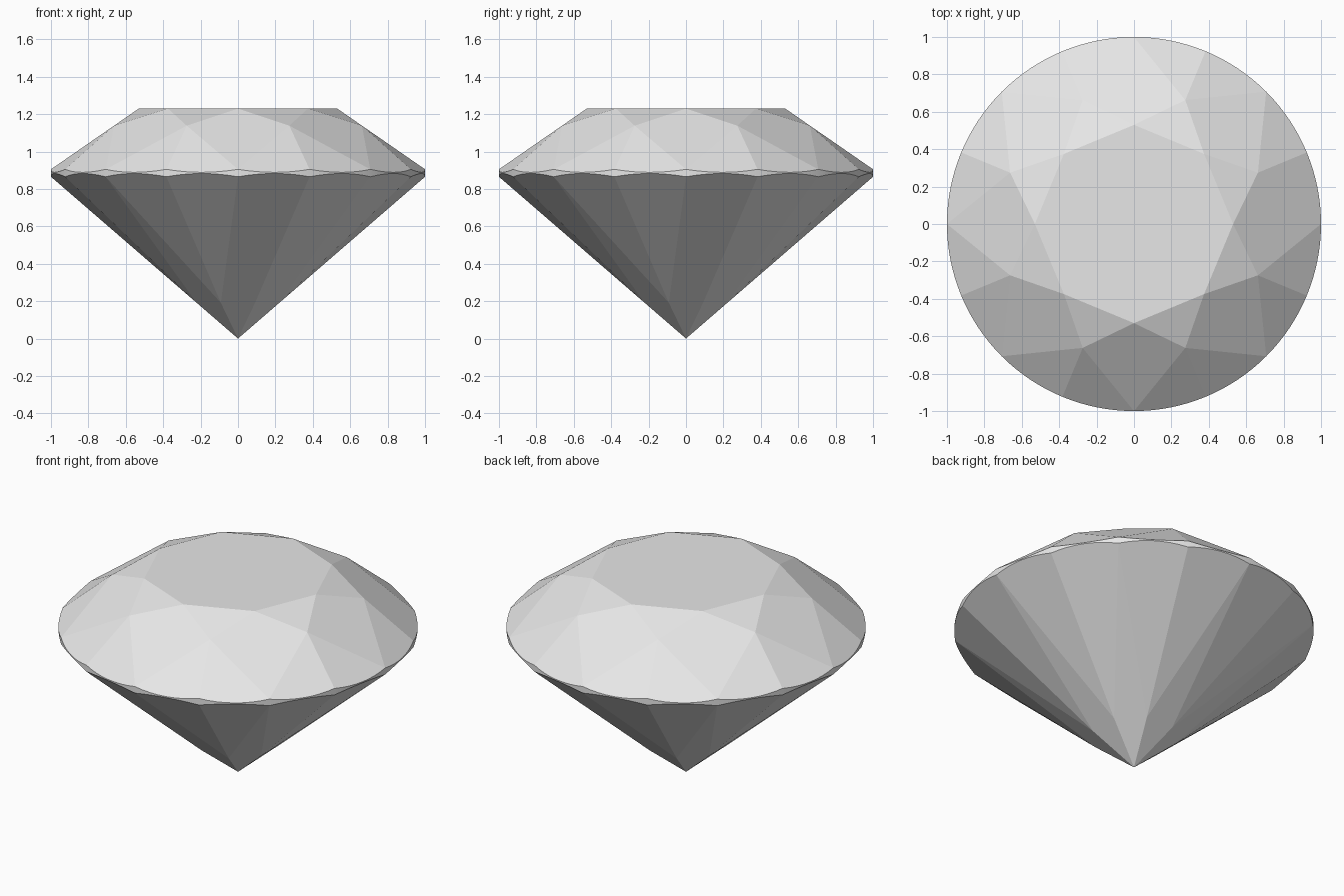
import bpy
import bmesh
from math import sin, cos, radians

cube = bpy.data.objects.get("Cube")
if cube:
    bpy.data.objects.remove(cube, do_unlink=True)

# Proportions of the round cut
TABLE_R, TABLE_Z = 0.53, 1.23
RIM_TOP, RIM_LOW = 0.905, 0.865
STAR_R, LOW_R = 0.717, 0.24
FOLDS = 8
STEP = 360 / FOLDS
HALF, QUARTER = STEP / 2, STEP / 4
SEGMENTS = 8

# Heights that keep the kite facets flat
STAR_Z = TABLE_Z - (TABLE_Z - RIM_TOP) / (1 - TABLE_R) * (STAR_R * cos(radians(HALF)) - TABLE_R)
LOW_Z = RIM_LOW * LOW_R * cos(radians(HALF))

material = bpy.data.materials.new("pale_grey")
material.use_nodes = True
colour = (0.8, 0.8, 0.8, 1)
material.diffuse_color = colour
material.node_tree.nodes["Principled BSDF"].inputs["Base Color"].default_value = colour


def polar(radius, angle, z):
    a = radians(angle)
    return (radius * cos(a), radius * sin(a), z)


def rim_arc(start, rim_z, inner_r, inner_z):
    """Curve where one flat half facet meets the round girdle."""
    c = cos(radians(QUARTER))
    slope = (inner_z - rim_z) / (c * (1 - inner_r))
    points = []
    for i in range(SEGMENTS + 1):
        d = -QUARTER + HALF * i / SEGMENTS
        z = rim_z - slope * (cos(radians(d)) - c)
        points.append(polar(1, start + QUARTER + d, z))
    return points


def build(name, polygons, smooth=False):
    bm = bmesh.new()
    for polygon in polygons:
        face = bm.faces.new([bm.verts.new(p) for p in polygon])
        face.smooth = smooth
    bmesh.ops.remove_doubles(bm, verts=bm.verts[:], dist=0.0001)
    mesh = bpy.data.meshes.new(name)
    bm.to_mesh(mesh)
    bm.free()
    mesh.materials.append(material)
    obj = bpy.data.objects.new(name, mesh)
    bpy.context.collection.objects.link(obj)


def table(a):
    return polar(TABLE_R, a, TABLE_Z)


def star(a):
    return polar(STAR_R, a, STAR_Z)


def low(a):
    return polar(LOW_R, a, LOW_Z)


culet = (0, 0, 0)
crown = [[table(STEP * k) for k in range(FOLDS)]]
pavilion, girdle = [], []
for k in range(FOLDS):
    a = STEP * k
    # Star triangle and main kites
    crown.append([table(a), star(a + HALF), table(a + STEP)])
    crown.append([table(a), star(a - HALF), polar(1, a, RIM_TOP), star(a + HALF)])
    pavilion.append([culet, low(a + HALF), polar(1, a, RIM_LOW), low(a - HALF)])
    # Half facets and the scalloped band between them
    for start in (a, a + HALF):
        upper = rim_arc(start, RIM_TOP, STAR_R, STAR_Z)
        lower = rim_arc(start, RIM_LOW, LOW_R, LOW_Z)
        crown.append([star(a + HALF)] + upper)
        pavilion.append([low(a + HALF)] + lower[::-1])
        for i in range(SEGMENTS):
            girdle.append([lower[i], lower[i + 1], upper[i + 1], upper[i]])

build("gem_crown", crown)
build("gem_girdle", girdle, smooth=True)
build("gem_pavilion", pavilion)
